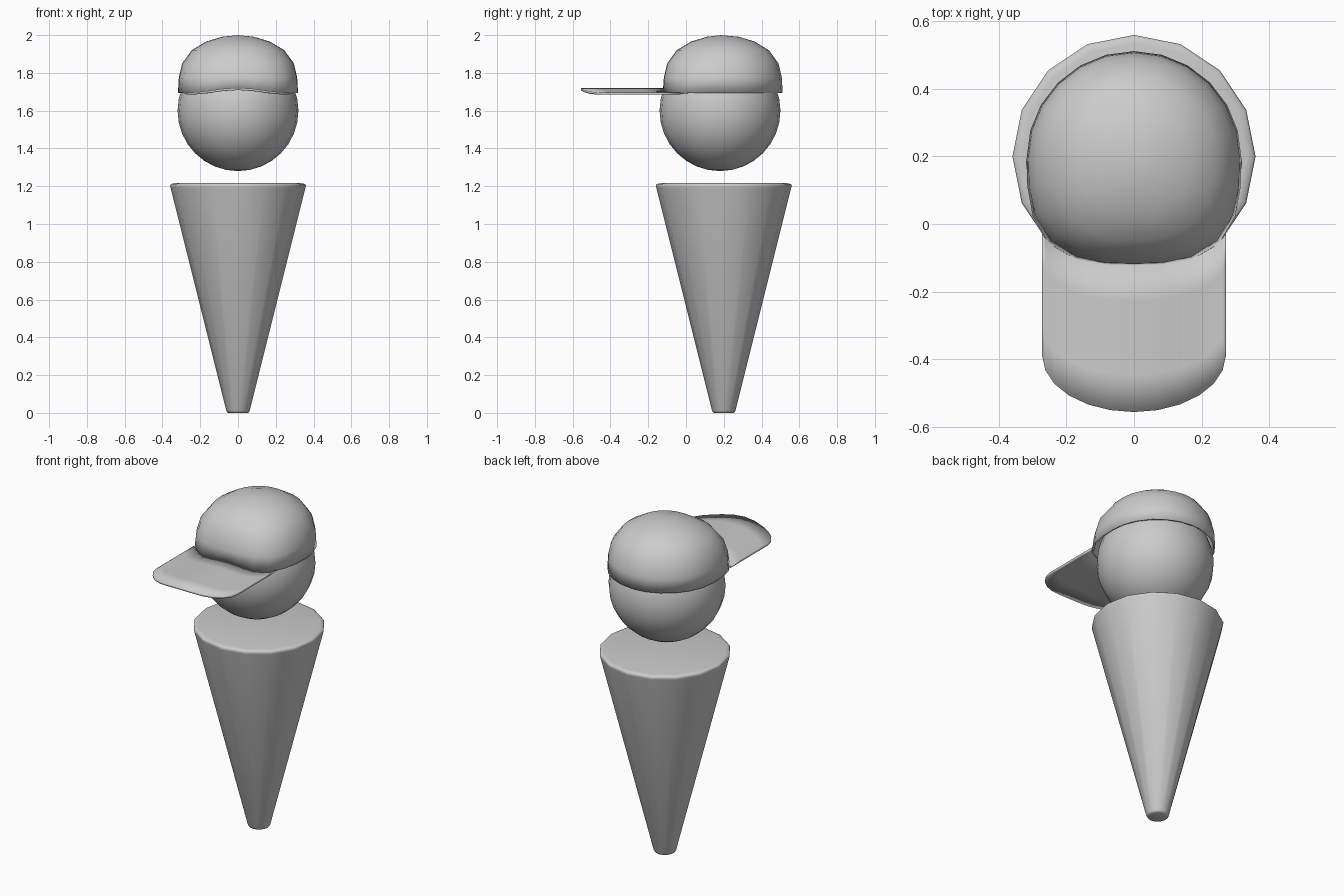
import bpy, bmesh, math

if "Cube" in bpy.data.objects:
    bpy.data.objects.remove(bpy.data.objects["Cube"])

SEG = 24


def finish(name, bm, angle=40):
    """Turn a bmesh into a named, smooth-shaded object."""
    bmesh.ops.recalc_face_normals(bm, faces=bm.faces)
    mesh = bpy.data.meshes.new(name)
    bm.to_mesh(mesh)
    bm.free()
    ob = bpy.data.objects.new(name, mesh)
    bpy.context.collection.objects.link(ob)
    bpy.ops.object.select_all(action='DESELECT')
    ob.select_set(True)
    bpy.context.view_layer.objects.active = ob
    bpy.ops.object.shade_smooth_by_angle(angle=math.radians(angle))
    return ob


def bridge(bm, a, b):
    """Join two closed rings of vertices with quads."""
    for i in range(len(a)):
        j = (i + 1) % len(a)
        bm.faces.new((a[i], a[j], b[j], b[i]))


# body: tapered cone with softened rims
bm = bmesh.new()
profile = [(0.05, 0), (0.057, 0.003), (0.062, 0.012), (0.357, 1.192),
           (0.36, 1.205), (0.354, 1.212), (0.335, 1.216)]
rings = []
for r, z in profile:
    rings.append([bm.verts.new((r * math.cos(math.tau * i / 16),
                                0.2 + r * math.sin(math.tau * i / 16), z))
                  for i in range(16)])
for a, b in zip(rings, rings[1:]):
    bridge(bm, a, b)
bm.faces.new(rings[0])
bm.faces.new(rings[-1])
finish("cone_body", bm, 80)

# head
bm = bmesh.new()
bmesh.ops.create_uvsphere(bm, u_segments=SEG, v_segments=16, radius=0.32)
bmesh.ops.translate(bm, verts=bm.verts, vec=(0, 0.18, 1.6))
finish("head", bm)

CAP_Y = 0.195
RX, RY = 0.318, 0.317


def arch(x):
    """Height of the brim and the front cap rim across the width."""
    return 1.698 + 0.012 * math.cos(math.pi * x / 0.26)


def cap_point(a, scale, n):
    """Cap outline: round at the back, squarer at the front."""
    c, s = math.cos(a), math.sin(a)
    k = 1.0 if s > 0 else (abs(c) ** n + abs(s) ** n) ** (-1 / n)
    return RX * scale * k * c, CAP_Y + RY * scale * k * s


# cap crown: open dome, rim arched at the front
bm = bmesh.new()
crown = [(1.0, 1.695), (0.985, 1.775), (0.93, 1.85), (0.77, 1.92),
         (0.53, 1.966), (0.27, 1.991)]
rings = []
for k, (scale, z) in enumerate(crown):
    n = 3 - 0.2 * k
    ring = []
    for i in range(SEG):
        x, y = cap_point(math.tau * i / SEG, scale, n)
        ring.append(bm.verts.new((x, y, arch(x) if k == 0 and y < 0.0 else z)))
    rings.append(ring)
for a, b in zip(rings, rings[1:]):
    bridge(bm, a, b)
top = bm.verts.new((0, CAP_Y - 0.01, 2.0))
for i in range(SEG):
    bm.faces.new((rings[-1][i], rings[-1][(i + 1) % SEG], top))
cap = finish("cap_crown", bm)
shell = cap.modifiers.new("shell", 'SOLIDIFY')
shell.thickness = 0.01
shell.offset = -1

# brim: thin arched plate running from the crown to a rounded tip
bm = bmesh.new()
W, COLS, ROWS = 0.272, 12, 4
grid = []
for i in range(COLS + 1):
    t = -1 + 2 * i / COLS
    x = W * math.sin(t * math.pi / 2)
    inner = CAP_Y - RY * (1 - (abs(x) / RX) ** 3) ** (1 / 3) + 0.004
    outer = -0.39 - 0.167 * math.cos(t * math.pi / 2)
    grid.append([bm.verts.new((x, inner + (outer - inner) * j / ROWS,
                               arch(x) + 0.011)) for j in range(ROWS + 1)])
for a, b in zip(grid, grid[1:]):
    for j in range(ROWS):
        bm.faces.new((a[j], b[j], b[j + 1], a[j + 1]))
for f in bm.faces:
    f.normal_update()
brim = finish("cap_brim", bm)
if brim.data.polygons[0].normal.z < 0:
    brim.data.flip_normals()
plate = brim.modifiers.new("plate", 'SOLIDIFY')
plate.thickness = 0.012
plate.offset = -1
